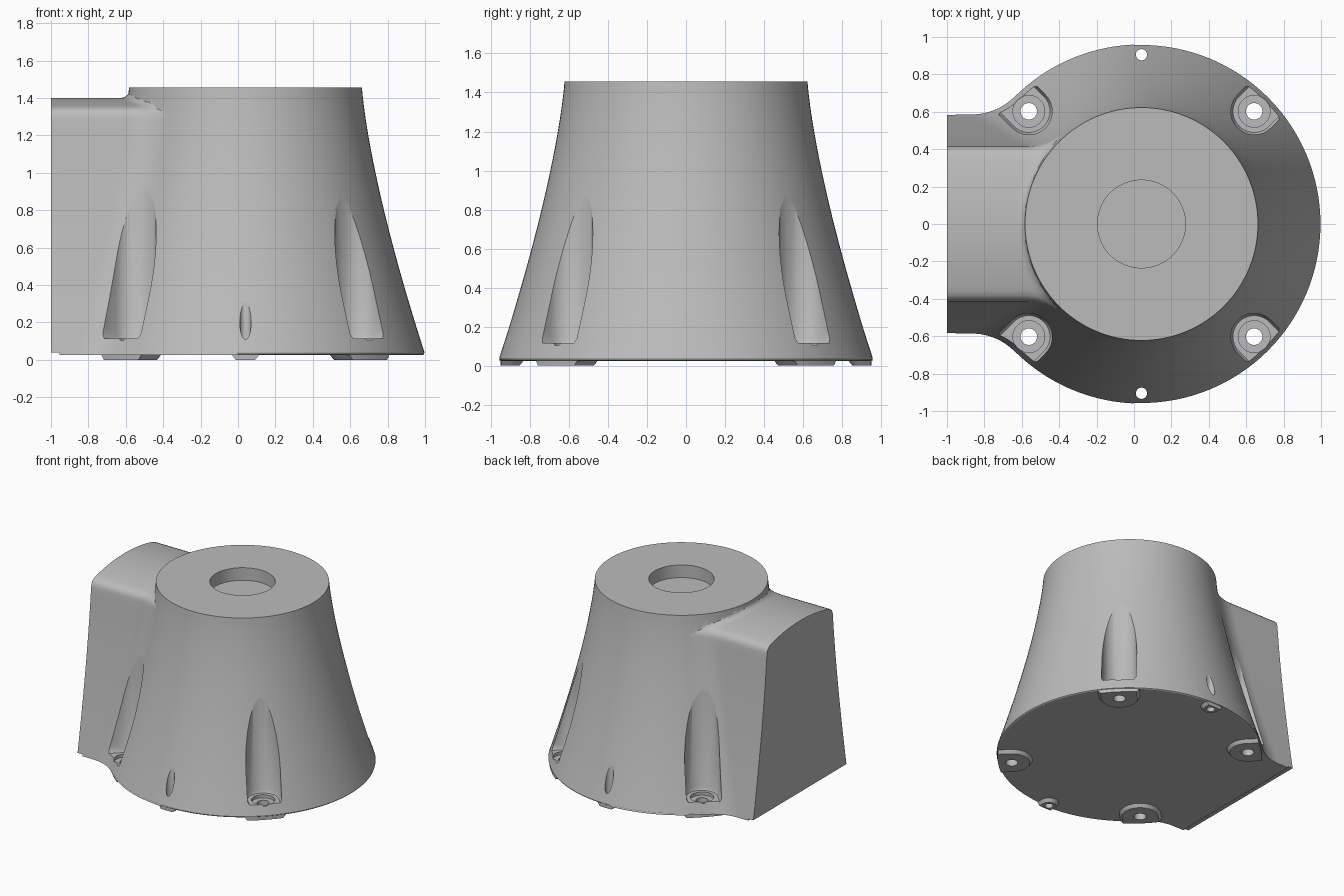
import bpy, bmesh
from math import sin, cos, pi, sqrt, radians

CX, BASE, TOP = 0.04, 0.025, 1.455   # axis of the round body, underside, top
FILLET = 0.32                        # plan radius where the wing meets the body

if "Cube" in bpy.data.objects:
    bpy.data.objects.remove(bpy.data.objects["Cube"], do_unlink=True)

grey = bpy.data.materials.new("matte_grey")
grey.use_nodes = True
grey.diffuse_color = (0.5, 0.5, 0.5, 1)
grey.node_tree.nodes["Principled BSDF"].inputs["Base Color"].default_value = (0.5, 0.5, 0.5, 1)


def radius(z):
    """Flared body radius at a height."""
    return 0.62 + 0.35 * (1 - z / 1.5) ** 1.4


def loft(name, rings):
    """Closed solid skinned through rings of equal point count."""
    bm = bmesh.new()
    loops = [[bm.verts.new(p) for p in ring] for ring in rings]
    n = len(loops[0])
    for a, b in zip(loops, loops[1:]):
        for i in range(n):
            j = (i + 1) % n
            bm.faces.new((a[i], a[j], b[j], b[i]))
    bm.faces.new(loops[0][::-1])
    bm.faces.new(loops[-1])
    bmesh.ops.recalc_face_normals(bm, faces=bm.faces)
    mesh = bpy.data.meshes.new(name)
    bm.to_mesh(mesh)
    bm.free()
    ob = bpy.data.objects.new(name, mesh)
    ob.data.materials.append(grey)
    bpy.context.collection.objects.link(ob)
    return ob


def circle(x, y, r, z, n):
    return [(x + r * cos(2 * pi * i / n), y + r * sin(2 * pi * i / n), z) for i in range(n)]


def rod(name, x, y, r, z0, z1, n=40):
    return loft(name, [circle(x, y, r, z0, n), circle(x, y, r, z1, n)])


def slot(name, angle, u0, half, outer, levels):
    """U-shaped prism open towards the rim; levels are (height, extra width)."""
    rings = []
    for z, grow in levels:
        b = half + grow
        uv = [(u0 + b * cos(t), b * sin(t))
              for t in (pi / 2 + pi * i / 24 for i in range(25))]
        for i in range(11):
            v = -b + 2 * b * i / 10
            uv.append((sqrt(outer * outer - v * v), v))
        c, s = cos(angle), sin(angle)
        rings.append([(CX + u * c - v * s, u * s + v * c, z) for u, v in uv])
    return loft(name, rings)


def boolean(ob, other, op):
    mod = ob.modifiers.new(op, 'BOOLEAN')
    mod.operation, mod.solver, mod.object = op, 'EXACT', other
    bpy.context.view_layer.objects.active = ob
    bpy.ops.object.modifier_apply(modifier=mod.name)


def discard(ob):
    bpy.data.objects.remove(ob, do_unlink=True)


# Flared round body with a softened lower rim
levels = [(BASE, radius(BASE) - 0.015), (0.03, radius(0.03) - 0.006), (0.04, radius(0.04))]
levels += [(z, radius(z)) for z in (0.04 + (TOP - 0.04) * i / 32 for i in range(1, 33))]
body = loft("flared_housing", [circle(CX, 0, r, z, 128) for z, r in levels])


# Side wing that blends into the body and ends in a flat face
def wing_half_width(x, z):
    r = radius(z)
    w = 0.585 + (r - 0.96) * 0.54
    start = CX - sqrt((r + FILLET) ** 2 - (w + FILLET) ** 2)
    end = CX + (start - CX) * r / (r + FILLET)
    if x <= start:
        return w
    if x <= end:
        return w + FILLET - sqrt(FILLET ** 2 - (x - start) ** 2)
    return sqrt(r * r - (x - CX) ** 2) - 0.0015


def wing_section(x):
    low = 0.04 if x < -0.955 else BASE + 0.001
    shoulder = 1.29
    side = [(wing_half_width(x, z), z)
            for z in (low + (shoulder - low) * i / 24 for i in range(25))]
    edge = wing_half_width(x, shoulder)
    half = side + [(edge - 0.004, 1.31), (edge - 0.013, 1.33), (edge - 0.03, 1.345)]
    # arched roof, curling up where it touches the body
    for i in range(12):
        k = 1 - i / 12
        y = (edge - 0.055) * k
        e = min(1, max(0, 0.67 - sqrt((x - CX) ** 2 + y * y)) / 0.05)
        half.append((y, 1.4 - 0.045 * k * k + 0.04 * (1 - sqrt(1 - e * e))))
    e = min(1, max(0, 0.67 - abs(x - CX)) / 0.05)
    crown = [(0, 1.4 + 0.04 * (1 - sqrt(1 - e * e)))]
    mirrored = [(-y, z) for y, z in reversed(half)]
    return [(x, y, z) for y, z in half + crown + mirrored]


wing = loft("side_wing", [wing_section(x) for x in
                          [-1, -0.956, -0.954] + [-0.94 + 0.0125 * i for i in range(76)]])
boolean(body, wing, 'UNION')
discard(wing)

# Round recess in the top
recess = rod("top_recess", CX, 0, 0.235, TOP - 0.1, TOP + 0.1, 96)
boolean(body, recess, 'DIFFERENCE')
discard(recess)

# Four screw pockets and feet on the diagonals
feet, drills = [], []
foot_levels = [(0, -0.01), (0.012, 0), (BASE + 0.004, 0.012)]
for k in range(4):
    a = radians(45 + 90 * k)
    x, y = CX + 0.852 * cos(a), 0.852 * sin(a)
    pocket = slot("pocket", a, 0.852, 0.125, 1.25, [(0.115, -0.012), (0.14, 0), (1.25, 0)])
    bore = rod("counterbore", x, y, 0.085, 0.09, 0.2)
    for cutter in (pocket, bore):
        boolean(body, cutter, 'DIFFERENCE')
        discard(cutter)
    feet.append(slot("corner_foot", a, 0.852, 0.14, 0.95, foot_levels))
    drills.append(rod("screw_hole", x, y, 0.044, -0.1, 0.3))

# Two small locating holes and feet, front and back
for k in (-1, 1):
    feet.append(slot("locating_foot", k * pi / 2, 0.905, 0.062, 0.95, foot_levels))
    drills.append(rod("locating_hole", CX, k * 0.905, 0.03, -0.1, 0.5))

for foot, drill in zip(feet, drills):
    boolean(body, drill, 'DIFFERENCE')
    boolean(foot, drill, 'DIFFERENCE')
    discard(drill)

# Smooth curved walls, crisp edges
bpy.ops.object.select_all(action='DESELECT')
for ob in [body] + feet:
    ob.select_set(True)
bpy.context.view_layer.objects.active = body
bpy.ops.object.shade_smooth_by_angle(angle=radians(28))
